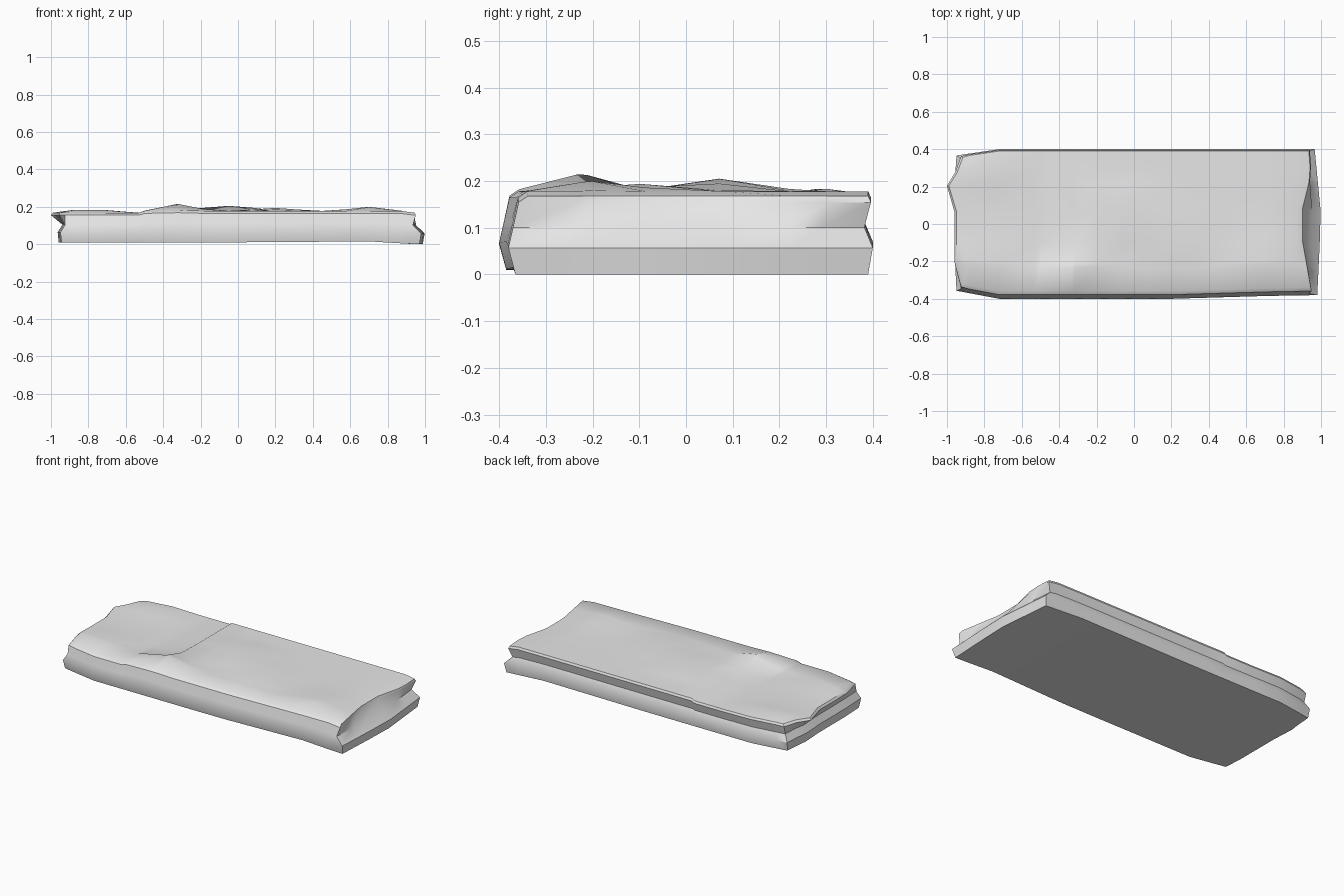
import bpy
import bmesh
import math

if "Cube" in bpy.data.objects:
    bpy.data.objects.remove(bpy.data.objects["Cube"], do_unlink=True)


def along(points, t):
    """Piecewise linear curve through (t, value) points."""
    if t <= points[0][0]:
        return points[0][1]
    for (a, va), (b, vb) in zip(points, points[1:]):
        if t <= b:
            return va + (vb - va) * (t - a) / (b - a)
    return points[-1][1]


# Outline of the slab in plan, and the slightly uneven underside
FRONT = [(-.96, -.355), (-.72, -.4), (.2, -.4), (.7, -.385), (.97, -.38)]
BACK = [(-.96, .365), (-.72, .4), (.95, .4)]
UNDER = [(-.95, .01), (0, .01), (.7, .015), (.95, 0)]

# Weathered sides: height fraction, inset at the front, inset at the back
LEVELS = [(0, .015, .01), (.34, 0, 0), (.6, .01, .018), (.92, .022, .004), (1, .042, .01)]

# Broken ends: offset per level, then offset across the width
LEFT_END = [-.95, -.955, -.93, -.955, -.945]
RIGHT_END = [.97, .98, .935, .95, .945]
LEFT_CHIP = [(-.36, .03), (-.22, -.005), (.08, -.005), (.22, -.045), (.3, 0), (.38, .03)]
RIGHT_CHIP = [(-.36, 0), (-.1, -.045), (.1, -.045), (.25, 0), (.38, -.01)]
RIGHT_FOOT = [(-.36, 0), (.05, .02), (.4, -.015)]

# Low swells on the worn top: x, y, height, radius along x, radius along y
SWELLS = [
    (-.32, -.23, .036, .2, .16), (-.05, .07, .027, .28, .2),
    (.2, -.1, .016, .22, .2), (.7, -.2, .022, .2, .16),
    (-.8, -.2, .024, .18, .16), (-.8, .3, .024, .18, .14),
]

STATIONS = [-.95, -.88, -.72, -.53, -.5, -.33, -.315, -.18, -.05, .08, .2, .33, .45, .58, .7, .87, .95]
WIDTHS = [-.36, -.235, -.215, -.1, .07, .22, .3, .39]
NX, NY, NZ = len(STATIONS), len(WIDTHS), len(LEVELS)


def top_height(x, y):
    h = .168
    for sx, sy, amount, rx, ry in SWELLS:
        d = math.hypot((x - sx) / rx, (y - sy) / ry)
        if d < 1:
            h += amount * (1 - d * d) ** 2
    # The shallow broken layer ends at a stepped crack
    crack = -.32 if y > -.22 else -.51
    if x > crack:
        h += .01
    if x > .9:
        h -= .01
    return h


def slab_point(i, j, k):
    x, w = STATIONS[i], WIDTHS[j]
    frac, inset_front, inset_back = LEVELS[k]
    y0 = along(FRONT, x) + inset_front
    y1 = along(BACK, x) - inset_back
    y = y0 + (y1 - y0) * (w - WIDTHS[0]) / (WIDTHS[-1] - WIDTHS[0])
    low = along(UNDER, x)
    z = low + (top_height(x, w) - low) * frac
    if i == 0:
        x = LEFT_END[k] + along(LEFT_CHIP, w) * (1 if k > 2 else .2)
    elif i == NX - 1:
        x = RIGHT_END[k] + along(RIGHT_CHIP if k > 2 else RIGHT_FOOT, w)
    return x, y, z


# One solid block: the six skins of a lattice share their border vertices
bm = bmesh.new()
verts = {}


def vert(key):
    if key not in verts:
        verts[key] = bm.verts.new(slab_point(*key))
    return verts[key]


def skin(nu, nv, place):
    for u in range(nu - 1):
        for v in range(nv - 1):
            corners = [(u, v), (u + 1, v), (u + 1, v + 1), (u, v + 1)]
            bm.faces.new([vert(place(*c)) for c in corners])


for end in (0, NZ - 1):
    skin(NX, NY, lambda u, v: (u, v, end))
for end in (0, NY - 1):
    skin(NX, NZ, lambda u, v: (u, end, v))
for end in (0, NX - 1):
    skin(NY, NZ, lambda u, v: (end, u, v))
bmesh.ops.recalc_face_normals(bm, faces=bm.faces)

mesh = bpy.data.meshes.new("stone_slab")
bm.to_mesh(mesh)
bm.free()
slab = bpy.data.objects.new("stone_slab", mesh)
bpy.context.scene.collection.objects.link(slab)

# Plain grey stone
stone = bpy.data.materials.new("grey_stone")
stone.use_nodes = True
colour = (.8, .8, .8, 1)
stone.diffuse_color = colour
shader = next(n for n in stone.node_tree.nodes if n.type == "BSDF_PRINCIPLED")
shader.inputs["Base Color"].default_value = colour
mesh.materials.append(stone)

# Smooth faces with crisp broken edges
bpy.ops.object.select_all(action="DESELECT")
slab.select_set(True)
bpy.context.view_layer.objects.active = slab
bpy.ops.object.shade_smooth_by_angle(angle=math.radians(35))
